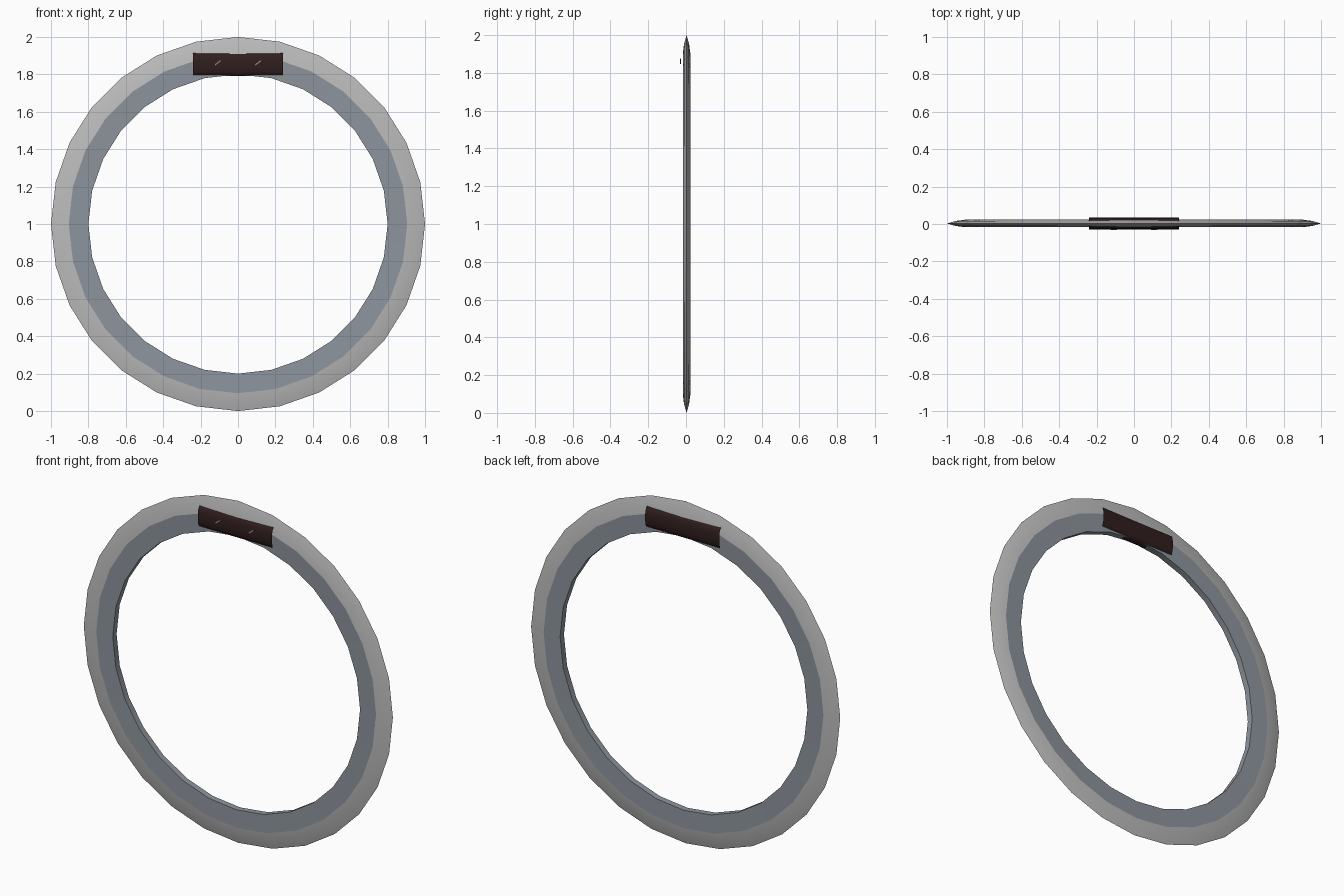
import bpy, bmesh, math
from mathutils import Matrix, Vector

if "Cube" in bpy.data.objects:
    bpy.data.objects.remove(bpy.data.objects["Cube"])

SEG = 28      # sides of the ring
YC = 0.003    # ring centre plane


def material(name, rgb):
    m = bpy.data.materials.new(name)
    m.diffuse_color = (*rgb, 1)
    m.use_nodes = True
    m.node_tree.nodes["Principled BSDF"].inputs["Base Color"].default_value = m.diffuse_color
    return m


steel = material("pale_steel", (0.50, 0.50, 0.50))
slate = material("slate_steel", (0.27, 0.30, 0.34))
leather = material("dark_leather", (0.030, 0.013, 0.013))
thread = material("grey_thread", (0.30, 0.27, 0.25))


def finish(bm, name, mats, angle=None):
    mesh = bpy.data.meshes.new(name)
    bm.to_mesh(mesh)
    bm.free()
    obj = bpy.data.objects.new(name, mesh)
    bpy.context.collection.objects.link(obj)
    for m in mats:
        mesh.materials.append(m)
    if angle is not None:
        bpy.ops.object.select_all(action='DESELECT')
        obj.select_set(True)
        bpy.context.view_layer.objects.active = obj
        bpy.ops.object.shade_smooth_by_angle(angle=math.radians(angle))
    return obj


# Ring: (radius, y) section swept round; sharp outer edge, flat inner band
section = [(0.80, -0.018), (0.905, -0.020), (0.955, -0.013), (1.0, 0),
           (0.955, 0.013), (0.905, 0.020), (0.80, 0.018)]
bm = bmesh.new()
rings = []
for i in range(SEG):
    a = 2 * math.pi * i / SEG
    rings.append([bm.verts.new((r * math.sin(a), y + YC, 1 + r * math.cos(a)))
                  for r, y in section])
n = len(section)
for i in range(SEG):
    p, q = rings[i], rings[(i + 1) % SEG]
    for j in range(n):
        k = (j + 1) % n
        f = bm.faces.new((p[j], p[k], q[k], q[j]))
        f.material_index = 0 if 1 <= j <= 4 else 1
bmesh.ops.recalc_face_normals(bm, faces=bm.faces)
# keep the border between edge bevel and inner band crisp
for e in bm.edges:
    if len({f.material_index for f in e.link_faces}) > 1:
        e.smooth = False
finish(bm, "ring_blade", [steel, slate], 50)

# Grip: open-ended leather sleeve round the inner part of the top
bm = bmesh.new()
loops = []
for x in (-0.24, 0.24):
    loop = []
    for i in range(16):
        a = 2 * math.pi * (i + 0.5) / 16
        c, s = math.cos(a), math.sin(a)
        y = YC + 0.032 * math.copysign(abs(c) ** 0.6, c)
        z = 1.853 + 0.063 * math.copysign(abs(s) ** 0.8, s)
        loop.append(bm.verts.new((x, y, z)))
    loops.append(loop)
for i in range(16):
    k = (i + 1) % 16
    bm.faces.new((loops[0][i], loops[0][k], loops[1][k], loops[1][i]))
bmesh.ops.recalc_face_normals(bm, faces=bm.faces)
if sum(f.normal.dot(f.calc_center_median() - Vector((0, YC, 1.853))) for f in bm.faces) < 0:
    bmesh.ops.reverse_faces(bm, faces=bm.faces)
finish(bm, "grip_sleeve", [leather], 60)

# Two slanted stitches on the front of the grip
for side, x in (("left", -0.108), ("right", 0.108)):
    bm = bmesh.new()
    bmesh.ops.create_cube(bm, size=1, matrix=Matrix.Translation((x, -0.030, 1.862))
                          @ Matrix.Rotation(-math.radians(38), 4, 'Y')
                          @ Matrix.Diagonal((0.038, 0.006, 0.006, 1)))
    finish(bm, side + "_stitch", [thread])
